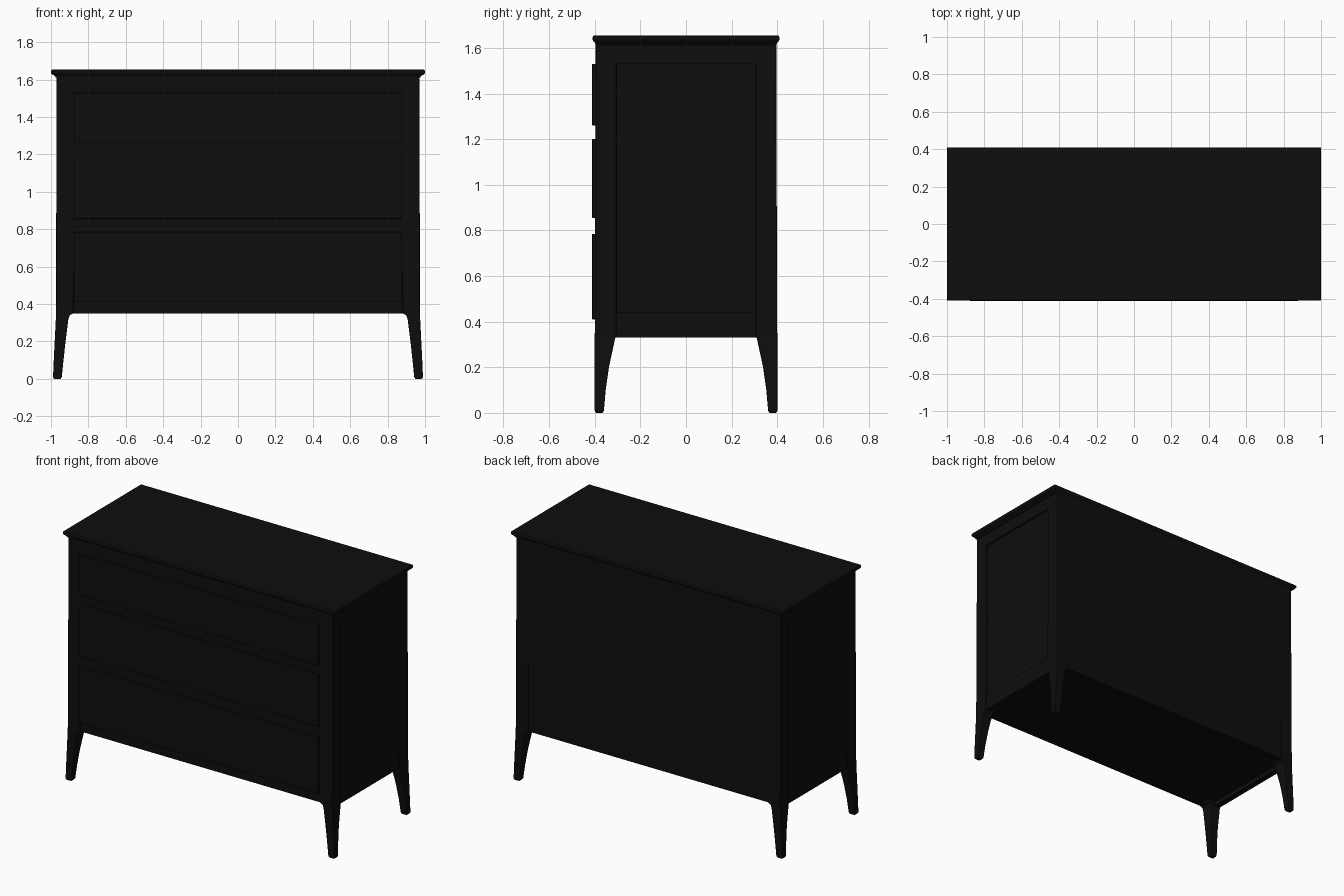
import bpy, bmesh

if "Cube" in bpy.data.objects:
    bpy.data.objects.remove(bpy.data.objects["Cube"])

black = bpy.data.materials.new("black paint")
black.diffuse_color = (0.0042, 0.0042, 0.0042, 1)
black.use_nodes = True
black.node_tree.nodes["Principled BSDF"].inputs["Base Color"].default_value = black.diffuse_color


def finish(name, bm):
    bmesh.ops.recalc_face_normals(bm, faces=bm.faces)
    me = bpy.data.meshes.new(name)
    bm.to_mesh(me)
    bm.free()
    me.materials.append(black)
    ob = bpy.data.objects.new(name, me)
    bpy.context.collection.objects.link(ob)
    return ob


def loft(name, sections, sx=1, sy=1):
    """Stack of rectangles: (z, x0, x1, y0, y1), optionally mirrored."""
    bm = bmesh.new()
    rings = []
    for z, x0, x1, y0, y1 in sections:
        rings.append([bm.verts.new((sx * x, sy * y, z))
                      for x, y in ((x0, y0), (x1, y0), (x1, y1), (x0, y1))])
    for a, b in zip(rings, rings[1:]):
        for i in range(4):
            j = (i + 1) % 4
            bm.faces.new((a[i], a[j], b[j], b[i]))
    bm.faces.new(rings[0])
    bm.faces.new(rings[-1])
    return finish(name, bm)


def box(name, x0, x1, y0, y1, z0, z1, bevel=0):
    ob = loft(name, [(z0, x0, x1, y0, y1), (z1, x0, x1, y0, y1)])
    if bevel:
        m = ob.modifiers.new("soft edge", 'BEVEL')
        m.width, m.segments = bevel, 2
    return ob


# corner posts running down into tapered, slightly splayed legs
post = [(0.0, .948, .984, .364, .396), (0.01, .942, .989, .360, .40),
        (0.10, .933, .985, .352, .40), (0.20, .922, .980, .338, .40),
        (0.32, .907, .974, .312, .40), (0.34, .900, .973, .308, .40),
        (0.35, .880, .973, .305, .40), (1.62, .880, .970, .305, .395)]
for sx, h in ((-1, "left"), (1, "right")):
    for sy, d in ((-1, "front"), (1, "back")):
        ob = loft(f"{d}_{h}_leg_post", post, sx, sy)
        m = ob.modifiers.new("soft edge", 'BEVEL')
        m.width, m.segments = 0.004, 2

    # framed side: recessed panel with rails above and below
    def span(a, b):
        return sorted((sx * a, sx * b))
    box(f"{h}_side_panel", *span(.93, .957), -.31, .31, .36, 1.62)
    box(f"{h}_bottom_rail", *span(.93, .968), -.31, .31, .33, .44)
    box(f"{h}_top_rail", *span(.93, .968), -.31, .31, 1.53, 1.62)

# carcass boards
box("front_frame", -.89, .89, -.397, -.36, .35, 1.62)
box("back_panel", -.89, .89, .36, .397, .35, 1.62)
box("bottom_board", -.94, .94, -.37, .37, .36, .39)

# three raised drawer fronts
for name, z0, z1 in (("top_drawer", 1.26, 1.53),
                     ("middle_drawer", .855, 1.20),
                     ("bottom_drawer", .41, .785)):
    box(name, -.878, .878, -.412, -.385, z0, z1, .004)

# moulded top
loft("table_top", [(z, -x, x, -y, y) for z, x, y in (
    (1.612, .974, .396), (1.622, .982, .399), (1.628, .995, .406),
    (1.636, 1.0, .41), (1.646, 1.0, .41), (1.652, .997, .407),
    (1.655, .990, .401))])
